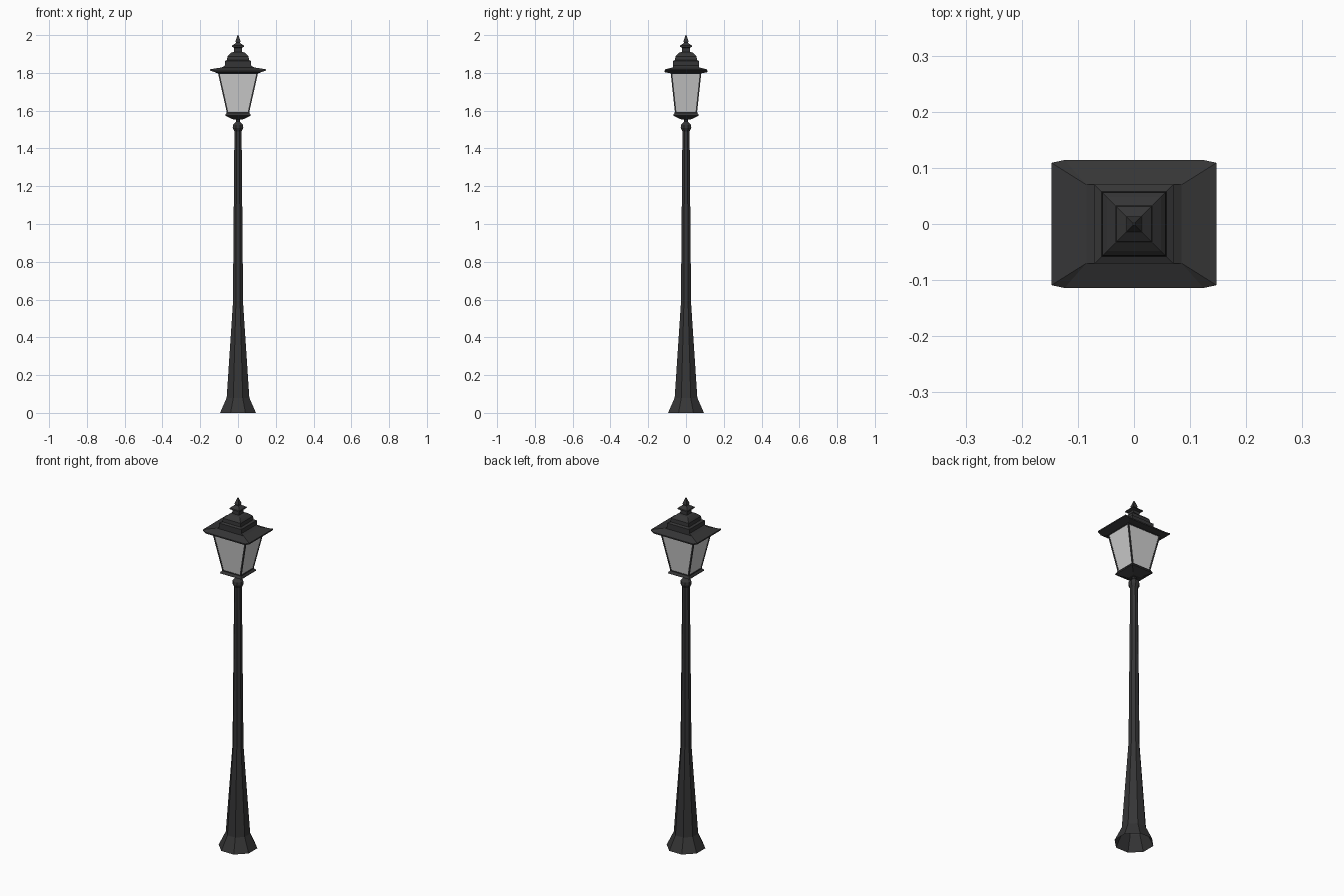
import bpy, bmesh, math
from mathutils import Vector

if "Cube" in bpy.data.objects:
    bpy.data.objects.remove(bpy.data.objects["Cube"])


def material(name, rgb):
    m = bpy.data.materials.new(name)
    m.diffuse_color = (*rgb, 1)
    m.use_nodes = True
    m.node_tree.nodes["Principled BSDF"].inputs["Base Color"].default_value = m.diffuse_color
    return m


iron = material("dark iron", (0.036, 0.036, 0.037))
glass = material("frosted glass", (0.62, 0.62, 0.62))


def loft(name, rings, mat, cap_start=True, cap_end=True):
    """Skin a list of equal-length point rings."""
    bm = bmesh.new()
    loops = [[bm.verts.new(p) for p in r] for r in rings]
    n = len(loops[0])
    for a, b in zip(loops, loops[1:]):
        for i in range(n):
            j = (i + 1) % n
            bm.faces.new((a[i], a[j], b[j], b[i]))
    if cap_start:
        bm.faces.new(loops[0][::-1])
    if cap_end:
        bm.faces.new(loops[-1])
    bmesh.ops.remove_doubles(bm, verts=bm.verts, dist=1e-5)
    bmesh.ops.recalc_face_normals(bm, faces=bm.faces)
    me = bpy.data.meshes.new(name)
    bm.to_mesh(me)
    bm.free()
    me.materials.append(mat)
    ob = bpy.data.objects.new(name, me)
    bpy.context.collection.objects.link(ob)
    return ob


def octagon(r, z):
    # r is the distance to the flat sides
    R = r / math.cos(math.pi / 8)
    return [(R * math.cos(math.pi * (k + 0.5) / 4),
             R * math.sin(math.pi * (k + 0.5) / 4), z) for k in range(8)]


def rect(hx, hy, z):
    return [(hx, -hy, z), (hx, hy, z), (-hx, hy, z), (-hx, -hy, z)]


def winged(hx, hy, z, tip_x, tip_y, tip_z):
    # rectangle whose two x ends run out into raised tips
    return [(tip_x, -tip_y, tip_z), (tip_x, tip_y, tip_z),
            (hx, hy, z), (-hx, hy, z),
            (-tip_x, tip_y, tip_z), (-tip_x, -tip_y, tip_z),
            (-hx, -hy, z), (hx, -hy, z)]


def plain(hx, hy, z):
    return winged(hx, hy, z, hx, hy, z)


# Octagonal post with flared foot (open underneath) and collar knob
loft("post", [octagon(r, z) for r, z in (
    (0.095, 0), (0.06, 0.08), (0.027, 0.58), (0.019, 1.49),
    (0.028, 1.508), (0.026, 1.525), (0.011, 1.542), (0.011, 1.565))],
    iron, cap_start=False)

# Square cup carrying the lantern
loft("lantern_cup", [rect(h, h, z) for h, z in (
    (0.022, 1.552), (0.035, 1.558), (0.068, 1.574), (0.066, 1.58),
    (0.06, 1.588))], iron)

# Tapered glass body
BOT = (0.056, 0.056, 1.585)
TOP = (0.104, 0.079, 1.8)
loft("lantern_glass", [rect(*BOT), rect(*TOP)], glass)

# Corner bars of the frame
t = 0.004
for i, (sx, sy) in enumerate(((1, 1), (-1, 1), (-1, -1), (1, -1))):
    rings = []
    for hx, hy, z in (BOT, TOP):
        c = Vector((sx * (hx - 0.002), sy * (hy - 0.002), 0))
        rings.append([tuple(c + Vector(p)) for p in rect(t, t, z)])
    loft(f"frame_bar_{i + 1}", rings, iron)

# Top and bottom rails of the frame
loft("frame_bottom_rail", [rect(0.06, 0.06, 1.583), rect(0.061, 0.06, 1.592)], iron)
loft("frame_top_rail", [rect(0.105, 0.08, 1.794), rect(0.107, 0.082, 1.803)], iron)

# Eaves with raised tips
loft("roof_eaves", [
    plain(0.105, 0.08, 1.797),
    winged(0.124, 0.114, 1.804, 0.147, 0.109, 1.812),
    winged(0.124, 0.114, 1.811, 0.147, 0.109, 1.819),
    plain(0.085, 0.07, 1.829),
    plain(0.07, 0.07, 1.838)], iron)

# Stepped roof and finial
loft("roof_tiers", [rect(h, h, z) for h, z in (
    (0.07, 1.83), (0.07, 1.862), (0.058, 1.868), (0.056, 1.888),
    (0.048, 1.897), (0.034, 1.908), (0.02, 1.911))], iron)
loft("finial", [rect(h, h, z) for h, z in (
    (0.02, 1.909), (0.02, 1.933), (0.033, 1.938), (0.031, 1.944),
    (0.016, 1.955), (0.011, 1.96), (0.013, 1.967), (0.008, 1.982),
    (0.002, 2.0))], iron)
